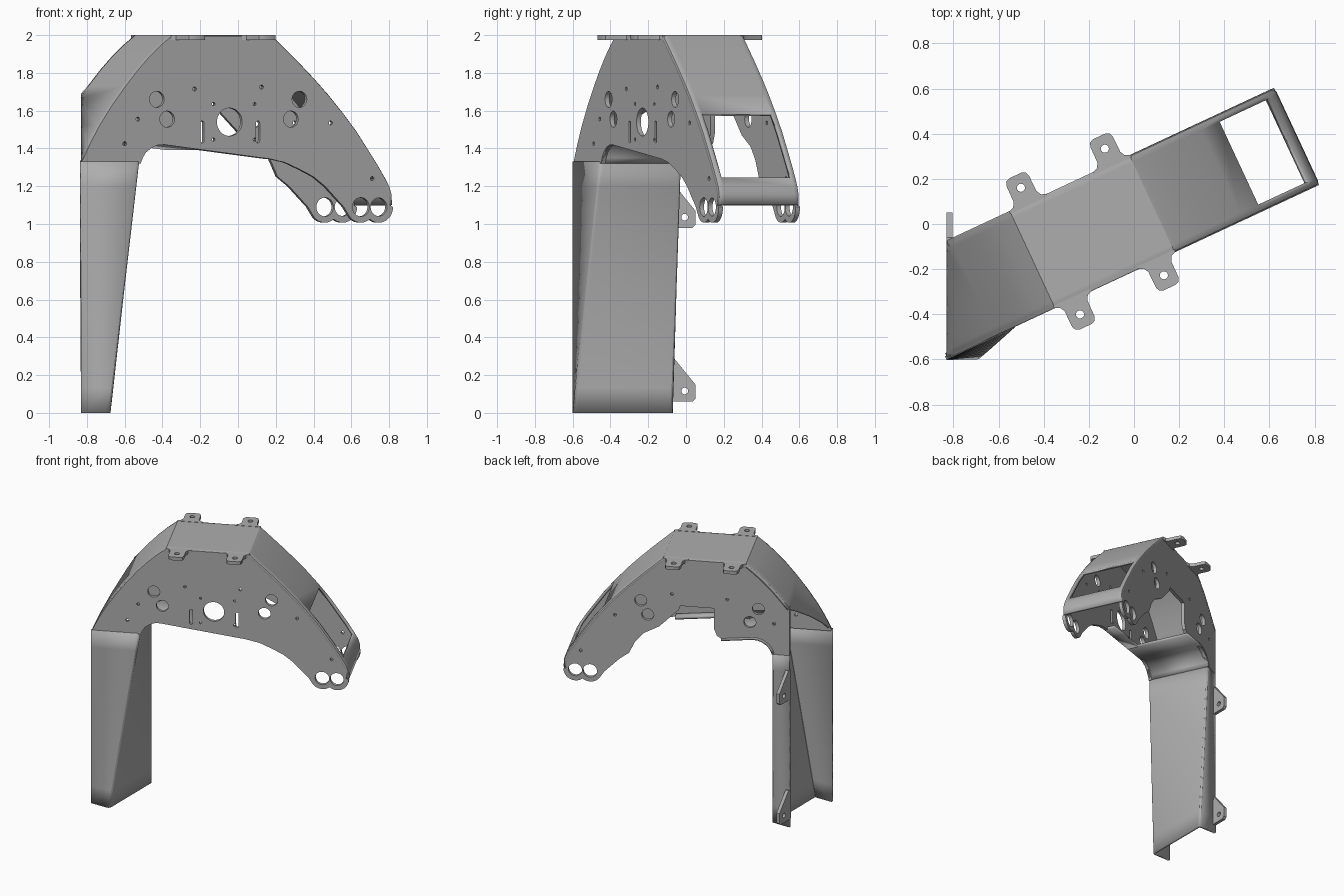
import bpy, bmesh, math
from mathutils import Vector

cube = bpy.data.objects.get("Cube")
if cube:
    bpy.data.objects.remove(cube, do_unlink=True)

TURN = math.radians(25)          # arm direction seen from above
C, S = math.cos(TURN), math.sin(TURN)
FRONT, BACK, THICK = -0.19, 0.285, 0.025
WALL_X = -0.83                   # mounting plane the bracket is cut by

metal = bpy.data.materials.new("grey metal")
metal.use_nodes = True
metal.diffuse_color = (0.42, 0.42, 0.42, 1)
metal.node_tree.nodes["Principled BSDF"].inputs["Base Color"].default_value = metal.diffuse_color


def U(x):
    """Distance along the arm for an x position on the front face."""
    return (x - 0.08) / C


def world(u, v, z):
    return Vector((u * C - v * S, u * S + v * C, z))


def add(name, mesh):
    ob = bpy.data.objects.new(name, mesh)
    bpy.context.collection.objects.link(ob)
    mesh.materials.clear()
    mesh.materials.append(metal)
    bpy.ops.object.select_all(action='DESELECT')
    ob.select_set(True)
    bpy.context.view_layer.objects.active = ob
    bpy.ops.object.shade_smooth_by_angle(angle=math.radians(30))
    return ob


def circle(x, y, r, start=0, end=360, n=24):
    full = end - start == 360
    angles = [math.radians(start + (end - start) * i / (n if full else n - 1)) for i in range(n)]
    return [(x + r * math.cos(a), y + r * math.sin(a)) for a in angles]


def sheet(name, loops, thick, loc, rot):
    """Flat plate: first loop is the outline, the rest are holes."""
    cu = bpy.data.curves.new(name, 'CURVE')
    cu.dimensions, cu.fill_mode, cu.extrude = '2D', 'BOTH', thick / 2
    for loop in loops:
        sp = cu.splines.new('POLY')
        sp.points.add(len(loop) - 1)
        for p, (a, b) in zip(sp.points, loop):
            p.co = (a, b, 0, 1)
        sp.use_cyclic_u = True
    tmp = bpy.data.objects.new(name + "_curve", cu)
    bpy.context.collection.objects.link(tmp)
    dg = bpy.context.evaluated_depsgraph_get()
    mesh = bpy.data.meshes.new_from_object(tmp.evaluated_get(dg))
    bpy.data.objects.remove(tmp, do_unlink=True)
    ob = add(name, mesh)
    ob.location, ob.rotation_euler = loc, rot
    return ob


def grid(name, rows, thick, offset=-1, skip=lambda i, j: False):
    """Bent sheet from rows of points, trimmed at the mounting plane."""
    bm = bmesh.new()
    vs = [[bm.verts.new(p) for p in row] for row in rows]
    for i in range(len(vs) - 1):
        for j in range(len(vs[0]) - 1):
            if not skip(i, j):
                bm.faces.new((vs[i][j], vs[i + 1][j], vs[i + 1][j + 1], vs[i][j + 1]))
    bmesh.ops.bisect_plane(bm, geom=bm.verts[:] + bm.edges[:] + bm.faces[:], dist=1e-5,
                           plane_co=(WALL_X, 0, 0), plane_no=(-1, 0, 0), clear_outer=True)
    mesh = bpy.data.meshes.new(name)
    bm.to_mesh(mesh)
    bm.free()
    ob = add(name, mesh)
    mod = ob.modifiers.new("thickness", 'SOLIDIFY')
    mod.thickness, mod.offset = thick, offset
    return ob


def inset(path, amount):
    """Move each path point towards the inside of the arch."""
    out = []
    for i, (u, z) in enumerate(path):
        a, b = path[max(i - 1, 0)], path[min(i + 1, len(path) - 1)]
        d = Vector((b[0] - a[0], b[1] - a[1])).normalized()
        k = amount if u > 0.13 else min(amount, 0.004)
        out.append((u + d.y * k, z - d.x * k))
    return out


# Outer arch profile
outer = [(U(x), z) for x, z in [
    (-.83, 1.33), (-.785, 1.43), (-.735, 1.525), (-.67, 1.63), (-.60, 1.73), (-.535, 1.815),
    (-.47, 1.89), (-.41, 1.95), (-.35, 2), (.18, 2), (.2, 1.985), (.325, 1.86), (.41, 1.77),
    (.485, 1.685), (.565, 1.585), (.635, 1.49), (.695, 1.395), (.745, 1.315), (.785, 1.245),
    (.808, 1.2), (.82, 1.16), (.823, 1.1)]]

# Outer skin with folded edges and a window near the arm end
R = 0.02
cols = [(FRONT, R), (FRONT + .006, R * .3), (FRONT + R, 0), (-.155, 0),
        (.25, 0), (BACK - R, 0), (BACK - .006, R * .3), (BACK, R)]
lines = [[world(u, v, z) for u, z in inset(outer, d)] for v, d in cols]
grid("outer_skin", list(zip(*lines)), .02,
     skip=lambda i, j: j == 3 and .53 < outer[i][0] < .77)

# Arm end with two lobes, and the underside back to the leg
lobes = circle(.734, 1.09, .083, 0, -128, 12) + circle(.629, 1.09, .083, -52, -150, 10)
lower_arm = [(.53, 1.09), (.475, 1.145), (.42, 1.2), (.353, 1.25)]
front_under = [(.27, 1.29), (.188, 1.325), (.096, 1.345)]
knee = [(-.519, 1.42), (-.555, 1.418), (-.59, 1.405), (-.625, 1.38), (-.645, 1.35), (-.657, 1.32)]
notch = [(.31, 1.34), (.25, 1.41), (.14, 1.47), (.06, 1.55), (.0, 1.61), (-.01, 1.64),
         (-.25, 1.64), (-.25, 1.48), (-.27, 1.43), (-.31, 1.405)]

# Bolt holes shared by both side plates
shared = [circle(U(x), z, .043) for x, z in [(.325, 1.66), (.28, 1.555), (-.43, 1.66), (-.375, 1.555)]]
shared += [circle(.629, 1.09, .05), circle(.734, 1.09, .048)]
shared += [circle(U(x), z, .011, n=10) for x, z in
           [(-.23, 1.715), (.125, 1.725), (-.53, 1.555), (.49, 1.535), (.71, 1.24)]]
front_holes = [circle(U(-.045), 1.54, .074, n=32), circle(U(-.6), 1.425, .011, n=10)]
front_holes += [circle(U(x), z, .009, n=10) for x in (-.13, .088) for z in (1.447, 1.635)]
for x in (-.19, .105):
    front_holes.append(circle(U(x), 1.535, .011, 0, 180, 8) + circle(U(x), 1.44, .011, 180, 359, 8))

upright = (math.pi / 2, 0, TURN)
edge = inset(outer, R)
sheet("front_side_plate", [edge + lobes + lower_arm + front_under + knee + [(-.995, 1.32)]]
      + shared + front_holes, THICK, world(0, FRONT + THICK / 2, 0), upright)
back_edge = [(-.784, 1.69)] + [p for p in edge if p[0] > -.78]
sheet("back_side_plate", [back_edge + lobes + lower_arm + notch + knee + [(-.784, 1.32)]]
      + shared, THICK, world(0, BACK - THICK / 2, 0), upright)

# Underside skin and the narrow lip along the front plate
under = list(reversed(knee)) + [(-.3, 1.393)]
grid("knee_skin", [[world(u, v, z) for v in (FRONT, BACK)] for u, z in under], .02, 1)
grid("front_lip", [[world(u, v, z) for v in (FRONT, FRONT + .08)]
                   for u, z in ((-.3, 1.393), (.096, 1.345))], .02, 1)

# Leg: open channel twisting from the arm direction to the wall direction
top = [Vector(p) for p in ((WALL_X, -.602), (-.516, -.455), (-.716, -.02), (WALL_X, -.073))]
foot = [Vector(p) for p in ((WALL_X, -.602), (-.675, -.6), (-.675, -.07), (WALL_X, -.07))]


def channel(t):
    a, b, c, d = [f.lerp(g, t) for f, g in zip(foot, top)]
    path = [a]
    for p, q, r in ((a, b, c), (b, c, d)):
        s, e = q + (p - q).normalized() * .025, q + (r - q).normalized() * .025
        path += [s.lerp(q, k).lerp(q.lerp(e, k), k) for k in (0, .33, .67, 1)]
    return [Vector((p.x, p.y, 1.33 * t)) for p in path + [d]]


grid("leg", list(zip(*[channel(i / 10) for i in range(11)])), .018)

# Mounting tabs around the top
for n, (u, v, side) in enumerate([(.024, BACK, 1), (-.386, BACK, 1),
                                  (-.386, FRONT, -1), (.024, FRONT, -1)]):
    half = [(.092, -.012), (.09, 0), (.068, .008), (.056, .03), (.055, .105), (.048, .124), (.03, .132)]
    outline = half + [(-a, b) for a, b in reversed(half)]
    loops = [[(u + a, v + side * b) for a, b in outline], circle(u, v + side * .072, .018, n=16)]
    sheet(f"top_tab_{n + 1}", loops, .025, (0, 0, 1.987), (0, 0, TURN))

# Wall tabs on the back of the leg
for name, z in (("upper_wall_tab", .98), ("lower_wall_tab", .06)):
    outline = [(-.09, z), (.035, z), (.05, z + .015), (.05, z + .09), (-.06, z + .225), (-.09, z + .225)]
    sheet(name, [outline, circle(-.007, z + .056, .018, n=16)], .025,
          (WALL_X + .0125, 0, 0), (math.pi / 2, 0, math.pi / 2))
